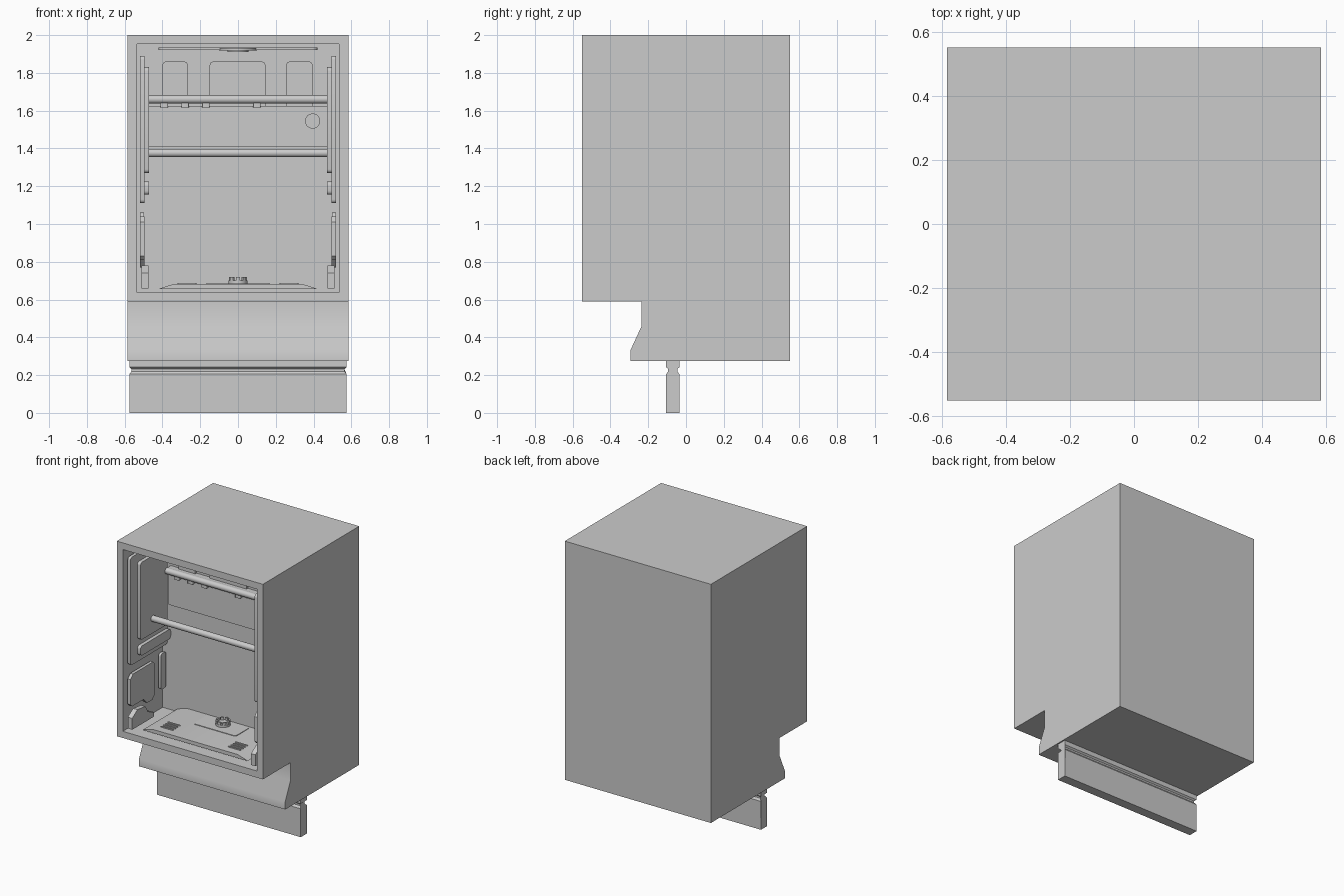
import bpy, bmesh, math
from mathutils import Matrix, Vector

old = bpy.data.objects.get("Cube")
if old:
    bpy.data.objects.remove(old)

grey = bpy.data.materials.new("light_grey")
grey.use_nodes = True
colour = (0.6, 0.6, 0.6, 1)
grey.diffuse_color = colour
grey.node_tree.nodes["Principled BSDF"].inputs["Base Color"].default_value = colour


def finish(name, bm):
    bmesh.ops.recalc_face_normals(bm, faces=bm.faces)
    mesh = bpy.data.meshes.new(name)
    bm.to_mesh(mesh)
    bm.free()
    mesh.materials.append(grey)
    ob = bpy.data.objects.new(name, mesh)
    bpy.context.collection.objects.link(ob)
    bpy.ops.object.select_all(action="DESELECT")
    ob.select_set(True)
    bpy.context.view_layer.objects.active = ob
    bpy.ops.object.shade_smooth_by_angle(angle=math.radians(30))
    return ob


def prism(points, axis, start, end):
    """Extrude a 2D outline along x, y or z."""
    bm = bmesh.new()

    def place(p):
        co = list(p)
        co.insert("xyz".index(axis), start)
        return bm.verts.new(co)

    face = bm.faces.new([place(p) for p in points])
    ext = bmesh.ops.extrude_face_region(bm, geom=[face])["geom"]
    move = Vector([end - start if a == axis else 0 for a in "xyz"])
    bmesh.ops.translate(bm, vec=move, verts=[g for g in ext if isinstance(g, bmesh.types.BMVert)])
    bmesh.ops.recalc_face_normals(bm, faces=bm.faces)
    return bm


def box(name, x, y, z, round_axis=None, radius=0.012):
    """Box from ranges, with its edges along one axis rounded."""
    bm = prism([(x[0], y[0]), (x[1], y[0]), (x[1], y[1]), (x[0], y[1])], "z", *z)
    if round_axis:
        i = "xyz".index(round_axis)
        edges = [e for e in bm.edges if abs((e.verts[0].co - e.verts[1].co)[i]) > 1e-6]
        bmesh.ops.bevel(bm, geom=edges, offset=radius, segments=4, profile=0.5, affect="EDGES")
    return finish(name, bm)


def rod(name, centre, radius, length, axis, sides=24):
    bm = bmesh.new()
    turn = {"x": Matrix.Rotation(math.pi / 2, 4, "Y"),
            "y": Matrix.Rotation(math.pi / 2, 4, "X"), "z": Matrix()}[axis]
    bmesh.ops.create_cone(bm, cap_ends=True, segments=sides, radius1=radius, radius2=radius,
                          depth=length, matrix=Matrix.Translation(centre) @ turn)
    return finish(name, bm)


FRONT, BACK, WALL, FLOOR, CEILING = -0.55, -0.095, 0.516, 0.658, 1.932

# Cabinet: side profile, with the open tub pushed into its front
profile = [(FRONT, 2), (FRONT, 0.59), (-0.235, 0.59), (-0.235, 0.46),
           (-0.295, 0.33), (-0.295, 0.275), (0.55, 0.275), (0.55, 2)]
bm = prism(profile, "x", -0.584, 0.584)
front = min(bm.faces, key=lambda f: f.calc_center_median().y)
bmesh.ops.inset_region(bm, faces=[front], thickness=0.068)
ext = bmesh.ops.extrude_face_region(bm, geom=[front])["geom"]
bmesh.ops.translate(bm, vec=(0, BACK - FRONT, 0),
                    verts=[g for g in ext if isinstance(g, bmesh.types.BMVert)])
if front.is_valid:
    bmesh.ops.delete(bm, geom=[front], context="FACES_ONLY")
finish("cabinet", bm)

# Plinth: board with a groove below its top strip
half = [(0.035, 0), (0.035, 0.205), (0.024, 0.22), (0.024, 0.232), (0.035, 0.242), (0.035, 0.276)]
outline = [(-0.07 - w, z) for w, z in half] + [(-0.07 + w, z) for w, z in reversed(half)]
bm = prism(outline, "x", -0.575, 0.575)
for v in bm.verts:
    if 0.21 < v.co.z < 0.235:
        v.co.x *= 0.98
finish("plinth", bm)

# Mirrored relief on the side walls
for side, s in (("left", 1), ("right", -1)):
    def relief(name, depth_in, depth_out, y, z, radius=0.02):
        x = sorted((s * (WALL + 0.002 - depth_in), s * (WALL - depth_out)))
        box(f"{side}_{name}", x, y, z, "x", radius)

    relief("wall_panel", 0, 0.02, (-0.52, BACK), (1.11, 1.89))
    relief("inner_panel", 0.02, 0.045, (-0.44, -0.13), (1.27, 1.83))
    relief("rack_rail", 0.02, 0.045, (-0.44, BACK), (1.155, 1.225))
    relief("rear_strip", 0, 0.018, (-0.17, -0.11), (0.8, 1.06))
    # Lower panel with a slanted, stepped bottom edge
    shape = [(-0.52, 0.83), (-0.5, 0.81), (-0.37, 0.81), (-0.33, 0.77), (-0.27, 0.77), (-0.24, 0.8),
             (-0.24, 1.02), (-0.26, 1.04), (-0.49, 1.04), (-0.52, 1.01)]
    finish(f"{side}_lower_panel", prism(shape, "x", s * (WALL + 0.002), s * (WALL - 0.02)))
    # Hinge arm at the front of the floor
    arm = [(-0.53, FLOOR), (-0.28, FLOOR), (-0.28, 0.69), (-0.35, 0.72), (-0.38, 0.77),
           (-0.47, 0.78), (-0.53, 0.74)]
    finish(f"{side}_hinge_arm", prism(arm, "x", s * 0.475, s * 0.51))

# Back wall: raised panels, control panel and its knob
for name, x in (("right", (-0.4, -0.265)), ("middle", (-0.15, 0.145)), ("left", (0.255, 0.395))):
    box(f"{name}_back_panel", x, (BACK - 0.015, BACK + 0.01), (1.6, 1.86), "y", 0.02)
box("control_panel", (-0.47, 0.47), (-0.125, BACK + 0.01), (1.41, 1.625))
rod("knob", (0.395, -0.127, 1.545), 0.04, 0.012, "y", 32)
slot = box("knob_slot", (-0.008, 0.008), (-0.004, 0.004), (-0.034, 0.034), "y", 0.006)
slot.location = (0.395, -0.134, 1.545)
slot.rotation_euler.y = math.radians(-38)

# Rails across the tub
rod("upper_rail", (0, -0.14, 1.66), 0.022, 0.95, "x")
box("upper_rail_mount", (-0.47, 0.47), (-0.14, BACK + 0.01), (1.64, 1.68))
rod("lower_rail", (0, -0.30, 1.376), 0.022, 0.95, "x")
for i, x in enumerate((-0.39, -0.28, -0.17, 0.1)):
    box(f"rail_hook_{i + 1}", (x - 0.02, x + 0.02), (-0.15, -0.12), (1.618, 1.645), "z", 0.006)

# Ceiling: spray disc and ribs
rod("ceiling_spray_disc", (0, -0.32, CEILING - 0.006), 0.1, 0.014, "z", 32)
rod("ceiling_spray_hub", (0, -0.32, CEILING - 0.012), 0.055, 0.02, "z", 32)
box("ceiling_spray_arm", (-0.42, 0.42), (-0.35, -0.29), (CEILING - 0.01, CEILING + 0.002), "z", 0.025)

# Floor: raised tray with sloping ends, cover plate and drain slots
tray = [(-0.42, FLOOR - 0.002), (-0.39, 0.667), (-0.34, 0.682), (0.34, 0.682),
        (0.39, 0.667), (0.42, FLOOR - 0.002)]
bm = prism([(x, z) for x, z in tray], "y", -0.49, BACK + 0.005)
finish("floor_tray", bm)
box("filter_cover", (-0.17, 0.17), (-0.27, -0.11), (0.68, 0.686), "z", 0.02)
for side in (-1, 1):
    for i in range(4):
        y = -0.425 + i * 0.027
        box(f"{'left' if side > 0 else 'right'}_drain_rib_{i + 1}",
            (side * 0.27 - 0.05, side * 0.27 + 0.05), (y - 0.006, y + 0.006), (0.68, 0.687), "z", 0.005)

# Filter cup: a low hub ringed by upright prongs
rod("filter_hub", (0, -0.17, 0.692), 0.05, 0.02, "z", 24)
for i in range(8):
    a = i * math.tau / 8
    prong = box(f"filter_prong_{i + 1}", (0.036, 0.048), (-0.011, 0.011), (0.69, 0.72))
    prong.location = (0, -0.17, 0)
    prong.rotation_euler.z = a
